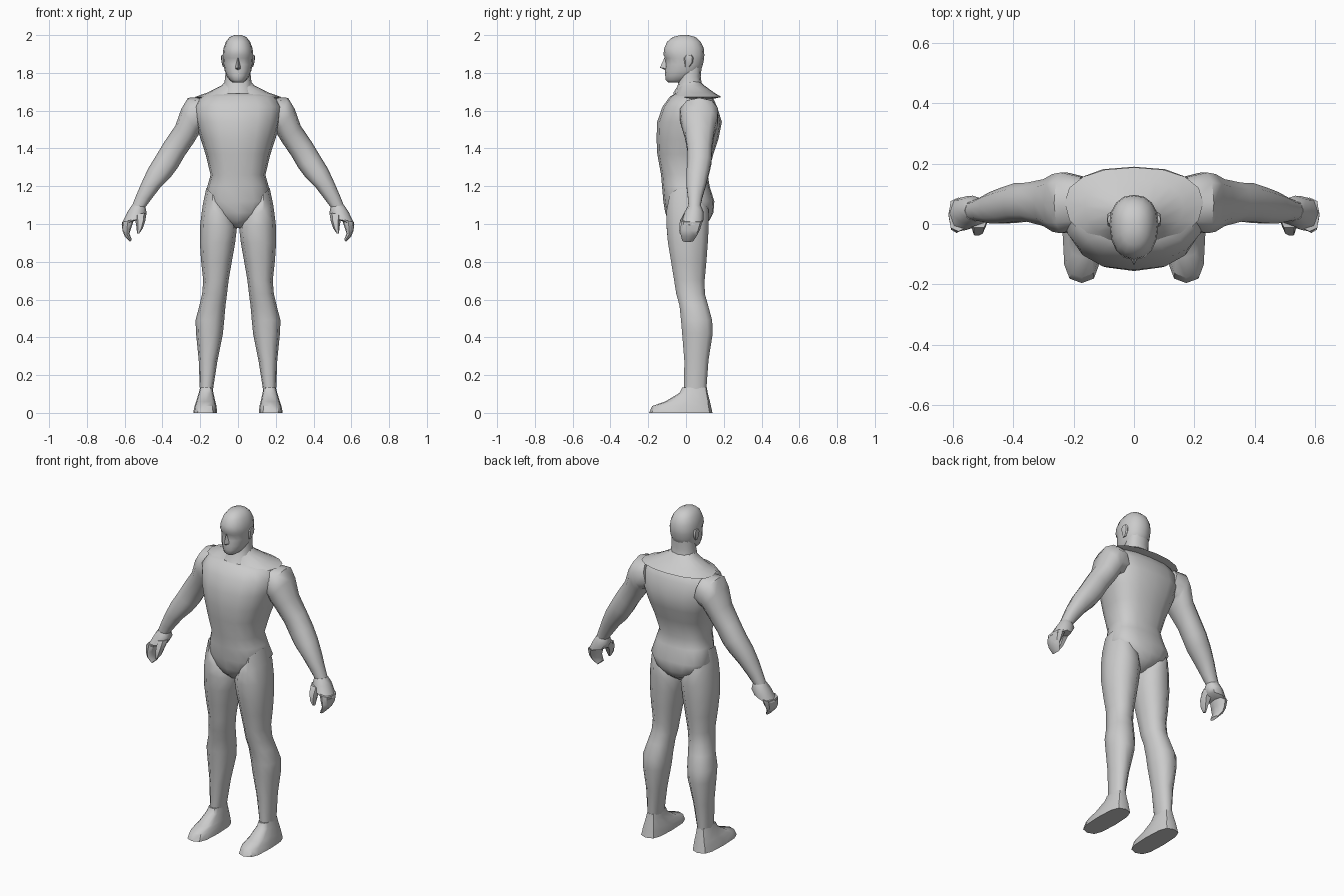
import bpy, bmesh, math

skin = bpy.data.materials.new("plain grey")
skin.diffuse_color = (0.6, 0.6, 0.6, 1)


def finish(name, bm, mirror, angle):
    bmesh.ops.recalc_face_normals(bm, faces=bm.faces)
    me = bpy.data.meshes.new(name)
    bm.to_mesh(me)
    bm.free()
    ob = bpy.data.objects.new(name, me)
    bpy.context.collection.objects.link(ob)
    me.materials.append(skin)
    bpy.ops.object.select_all(action='DESELECT')
    ob.select_set(True)
    bpy.context.view_layer.objects.active = ob
    bpy.ops.object.shade_smooth_by_angle(angle=math.radians(angle))
    if mirror:
        ob.modifiers.new("mirror", 'MIRROR').use_mirror_merge = False
    return ob


def loft(name, rings, n=12, power=0.85, widest=0.5, mirror=False, angle=50):
    """Each ring: outer x, outer z, inner x, inner z, front y, back y."""
    bm = bmesh.new()
    loops = []
    for xo, zo, xi, zi, yf, yb in rings:
        yw = yf + (yb - yf) * widest
        loop = []
        for i in range(n):
            a = 2 * math.pi * i / n
            c, s = math.cos(a), math.sin(a)
            c = math.copysign(abs(c) ** power, c) if abs(c) > 1e-6 else 0
            s = math.copysign(abs(s) ** power, s) if abs(s) > 1e-6 else 0
            y = yw + s * ((yb - yw) if s > 0 else (yw - yf))
            loop.append(bm.verts.new(((xo + xi) / 2 + c * (xo - xi) / 2, y,
                                      (zo + zi) / 2 + c * (zo - zi) / 2)))
        loops.append(loop)
    for a, b in zip(loops, loops[1:]):
        for i in range(n):
            j = (i + 1) % n
            bm.faces.new((a[i], a[j], b[j], b[i]))
    bm.faces.new(loops[0])
    bm.faces.new(loops[-1])
    return finish(name, bm, mirror, angle)


def level(rows):
    """Centred level rings from z, half width, front y, back y."""
    return [(r, z, -r, z, f, b) for z, r, f, b in rows]


def upright(rows):
    """Level rings from z, outer x, inner x, front y, back y."""
    return [(o, z, i, z, f, b) for z, o, i, f, b in rows]


# torso down to the crotch
loft("torso", level([
    (1.695, 0.10, -0.05, 0.10), (1.675, 0.20, -0.085, 0.14),
    (1.62, 0.235, -0.125, 0.165), (1.54, 0.225, -0.153, 0.19),
    (1.45, 0.198, -0.156, 0.172), (1.37, 0.172, -0.152, 0.145),
    (1.26, 0.145, -0.132, 0.115), (1.20, 0.162, -0.127, 0.125),
    (1.12, 0.182, -0.12, 0.15), (1.06, 0.145, -0.11, 0.145),
    (1.02, 0.08, -0.095, 0.125), (0.98, 0.025, -0.05, 0.07)]),
    n=16, power=0.8, widest=0.6)

# sloping shoulder muscle with its overhanging back edge
loft("trapezius", level([
    (1.755, 0.068, -0.03, 0.075), (1.735, 0.085, -0.035, 0.095),
    (1.695, 0.165, -0.055, 0.15), (1.672, 0.23, -0.07, 0.188),
    (1.662, 0.20, -0.06, 0.14)]), n=16, power=0.9, widest=0.55, angle=40)

# neck and head
loft("neck", level([
    (1.86, 0.062, -0.03, 0.085), (1.78, 0.068, -0.035, 0.078),
    (1.73, 0.074, -0.045, 0.085), (1.69, 0.085, -0.07, 0.10)]), n=12)
loft("head", level([
    (2.0, 0.018, -0.03, 0.012), (1.99, 0.044, -0.07, 0.05),
    (1.965, 0.064, -0.10, 0.078), (1.93, 0.077, -0.115, 0.094),
    (1.895, 0.081, -0.12, 0.097), (1.878, 0.08, -0.108, 0.096),
    (1.845, 0.077, -0.108, 0.09), (1.81, 0.07, -0.112, 0.078),
    (1.785, 0.06, -0.11, 0.05), (1.762, 0.044, -0.108, 0.01),
    (1.748, 0.026, -0.092, -0.02)]), n=16, power=0.9, widest=0.55)

# nose wedge
bm = bmesh.new()
top, tip, base, left, right = [bm.verts.new(p) for p in (
    (0, -0.112, 1.885), (0, -0.138, 1.828), (0, -0.105, 1.812),
    (-0.017, -0.102, 1.822), (0.017, -0.102, 1.822))]
for f in ((top, left, tip), (top, tip, right), (tip, left, base),
          (tip, base, right), (top, right, base, left)):
    bm.faces.new(f)
finish("nose", bm, False, 30)

# ears, standing slightly off the head
loft("ear", [(0.07, 1.865, 0.07, 1.865, 0.0, 0.02)] and [
    (0.088, 1.895, 0.066, 1.895, 0.0, 0.03),
    (0.09, 1.88, 0.066, 1.88, -0.012, 0.04),
    (0.087, 1.855, 0.066, 1.855, -0.008, 0.036),
    (0.08, 1.83, 0.064, 1.83, -0.005, 0.018)], n=8, mirror=True, angle=40)

# arm from shoulder to wrist
loft("arm", [
    (0.19, 1.672, 0.15, 1.50, -0.02, 0.16),
    (0.265, 1.668, 0.20, 1.49, -0.035, 0.175),
    (0.30, 1.61, 0.207, 1.475, -0.03, 0.17),
    (0.332, 1.52, 0.235, 1.43, -0.01, 0.152),
    (0.39, 1.435, 0.283, 1.36, 0.005, 0.14),
    (0.435, 1.36, 0.318, 1.30, 0.005, 0.138),
    (0.475, 1.295, 0.355, 1.25, 0.0, 0.125),
    (0.512, 1.215, 0.41, 1.195, 0.0, 0.108),
    (0.54, 1.15, 0.46, 1.13, 0.008, 0.088),
    (0.562, 1.095, 0.49, 1.09, 0.012, 0.078)], n=10, mirror=True)

# hand: palm, curled fingers and thumb
loft("palm", [
    (0.562, 1.10, 0.49, 1.09, 0.01, 0.08),
    (0.585, 1.065, 0.484, 1.06, -0.008, 0.094),
    (0.612, 1.01, 0.50, 1.03, -0.02, 0.092),
    (0.616, 0.995, 0.555, 1.015, -0.025, 0.085)], n=8, mirror=True)
loft("fingers", [
    (0.615, 1.01, 0.55, 1.025, -0.025, 0.088),
    (0.612, 0.965, 0.565, 0.98, -0.03, 0.075),
    (0.60, 0.935, 0.575, 0.95, -0.028, 0.06),
    (0.572, 0.905, 0.562, 0.918, -0.02, 0.04)], n=8, power=0.7, mirror=True)
loft("thumb", [
    (0.545, 1.05, 0.484, 1.06, -0.015, 0.05),
    (0.542, 1.01, 0.49, 1.02, -0.035, 0.025),
    (0.537, 0.98, 0.505, 0.975, -0.04, 0.005),
    (0.535, 0.95, 0.523, 0.95, -0.035, -0.015)], n=6, mirror=True)

# leg from hip to ankle
loft("leg", [
    (0.168, 1.19, 0.06, 1.08, -0.09, 0.10),
    (0.187, 1.10, 0.02, 1.01, -0.108, 0.125),
    (0.20, 1.0, 0.006, 0.98, -0.108, 0.125),
    (0.202, 0.90, 0.015, 0.90, -0.10, 0.12),
    (0.195, 0.80, 0.033, 0.80, -0.083, 0.112),
    (0.184, 0.70, 0.05, 0.70, -0.066, 0.102),
    (0.19, 0.63, 0.058, 0.63, -0.055, 0.103),
    (0.204, 0.57, 0.066, 0.57, -0.038, 0.12),
    (0.225, 0.49, 0.073, 0.49, -0.03, 0.142),
    (0.222, 0.42, 0.08, 0.42, -0.024, 0.145),
    (0.208, 0.28, 0.108, 0.28, -0.012, 0.122),
    (0.202, 0.12, 0.133, 0.12, -0.012, 0.11)], n=10, mirror=True)

# foot with flat sole
loft("foot", upright([
    (0.135, 0.20, 0.135, -0.02, 0.11), (0.105, 0.208, 0.13, -0.035, 0.115),
    (0.06, 0.222, 0.12, -0.11, 0.127), (0.037, 0.23, 0.114, -0.178, 0.132),
    (0.0, 0.237, 0.11, -0.196, 0.14)]), n=12, power=0.65, mirror=True, angle=45)
